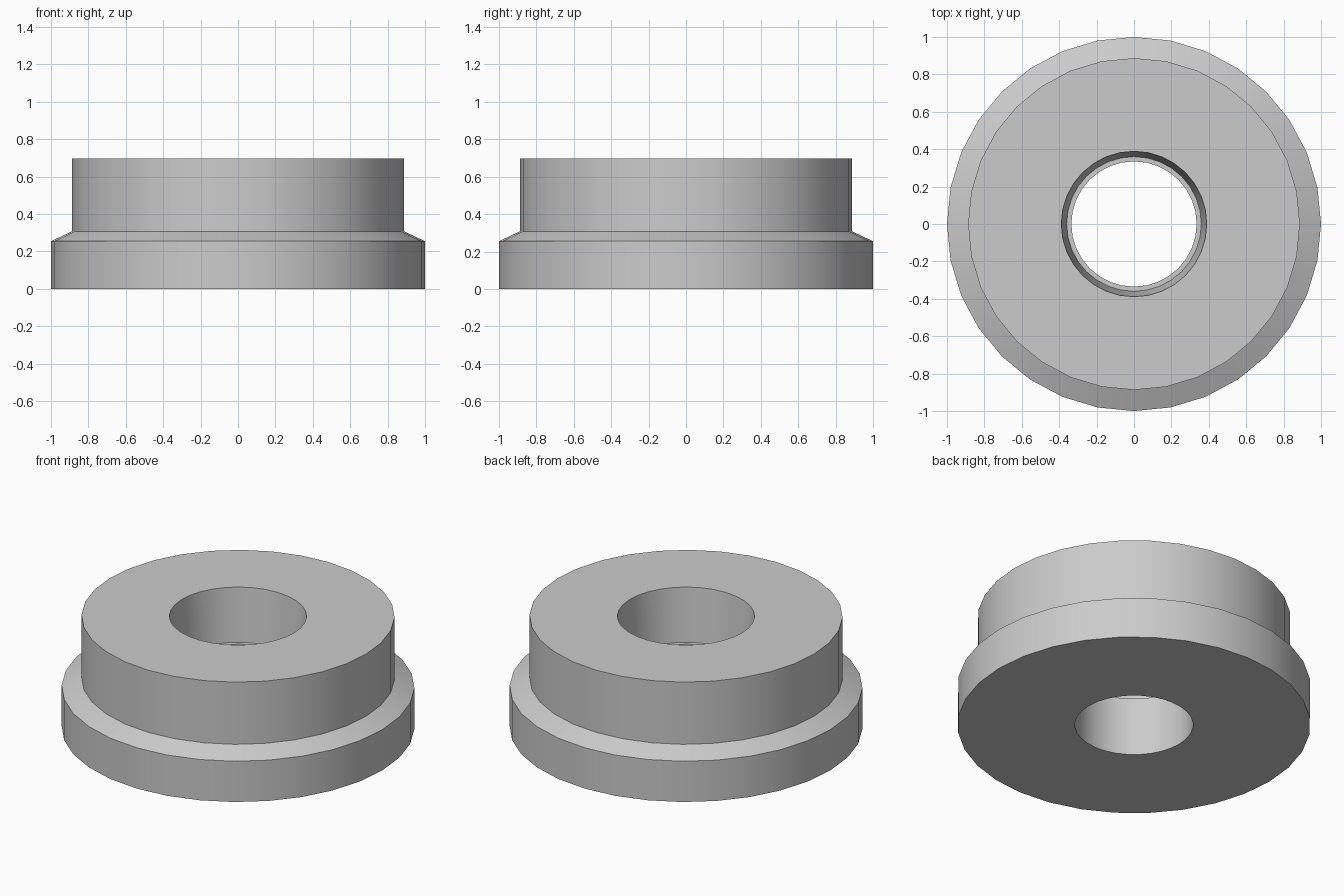
import bpy
import bmesh
import math

cube = bpy.data.objects.get("Cube")
if cube:
    bpy.data.objects.remove(cube, do_unlink=True)

SEGMENTS = 32

# Plain grey finish
grey = bpy.data.materials.new("plain_grey")
grey.use_nodes = True
colour = (0.6, 0.6, 0.6, 1)
grey.diffuse_color = colour
grey.node_tree.nodes["Principled BSDF"].inputs["Base Color"].default_value = colour

# Closed cross-section (radius, height): outer wall, chamfer, collar, tapered bore, ledge
profile = [(0.335, 0), (1, 0), (1, 0.255), (0.887, 0.308), (0.887, 0.697),
           (0.389, 0.697), (0.36, 0.365), (0.335, 0.365)]

# Sweep the section into a flanged bushing
bm = bmesh.new()
rings = []
for i in range(SEGMENTS):
    a = math.tau * i / SEGMENTS
    rings.append([bm.verts.new((r * math.cos(a), r * math.sin(a), z)) for r, z in profile])
for i, ring in enumerate(rings):
    following = rings[(i + 1) % SEGMENTS]
    for j in range(len(profile)):
        k = (j + 1) % len(profile)
        bm.faces.new((ring[j], following[j], following[k], ring[k]))
bmesh.ops.recalc_face_normals(bm, faces=bm.faces)
mesh = bpy.data.meshes.new("flanged_bushing")
bm.to_mesh(mesh)
bm.free()
mesh.materials.append(grey)

bushing = bpy.data.objects.new("flanged_bushing", mesh)
bpy.context.collection.objects.link(bushing)
bpy.ops.object.select_all(action="DESELECT")
bushing.select_set(True)
bpy.context.view_layer.objects.active = bushing
bpy.ops.object.shade_smooth_by_angle(angle=math.radians(25))
